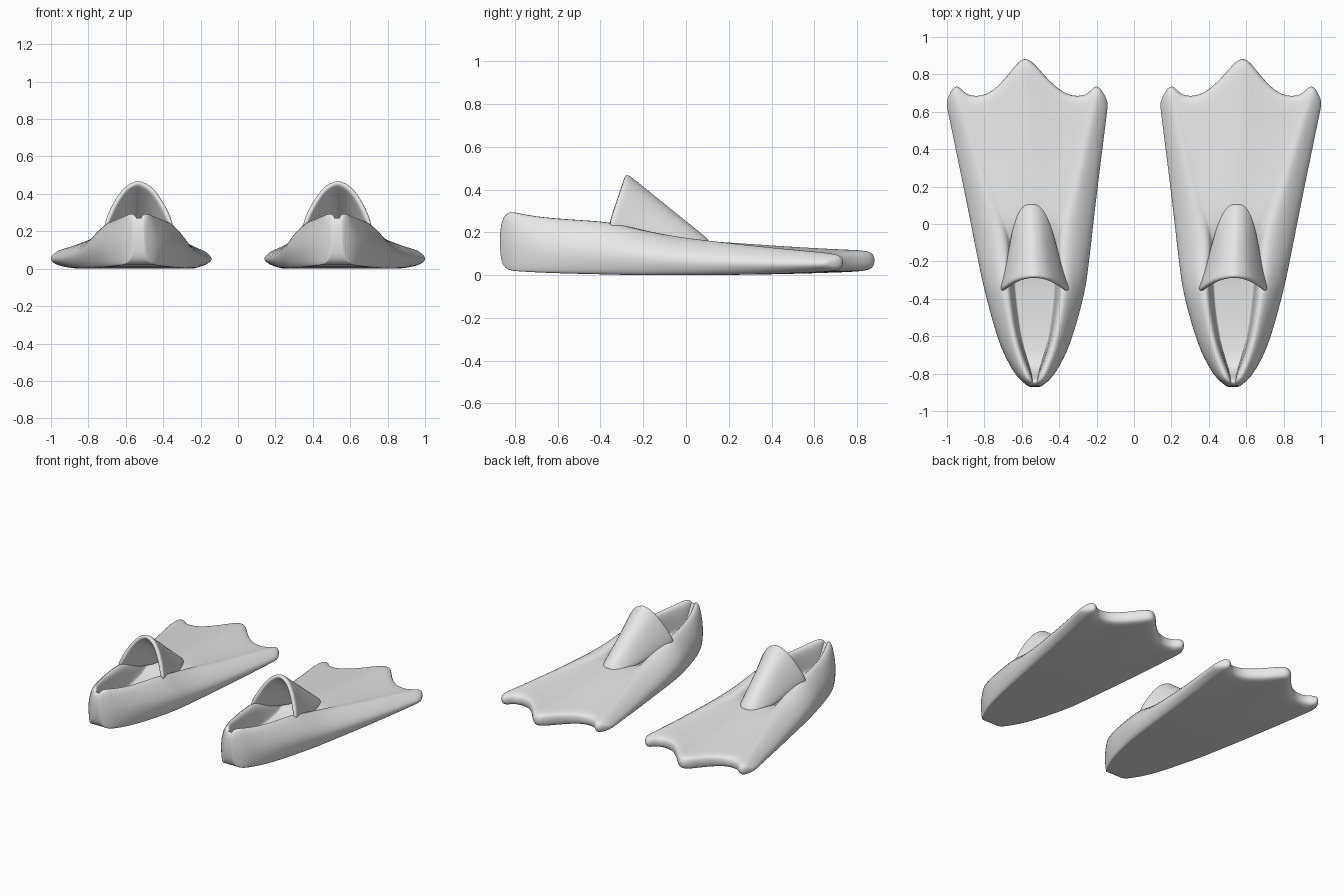
import bpy
import bmesh

cube = bpy.data.objects.get("Cube")
if cube:
    bpy.data.objects.remove(cube, do_unlink=True)

# One plain rubber colour
rubber = bpy.data.materials.new("light_grey_rubber")
rubber.use_nodes = True
rubber.diffuse_color = (0.8, 0.8, 0.8, 1)
rubber.node_tree.nodes["Principled BSDF"].inputs["Base Color"].default_value = (0.8, 0.8, 0.8, 1)

# Body stations, heel to blade tip:
# y, half width, rim half width, rim z, opening half width, floor z, floor crest, bottom z
STATIONS = [
    (-.872, .03, .022, .25, .012, .25, 0, .06),
    (-.835, .08, .055, .305, .015, .3, 0, .022),
    (-.79, .115, .075, .298, .022, .13, 0, .018),
    (-.69, .172, .112, .28, .065, .1, 0, .012),
    (-.55, .22, .145, .268, .1, .09, 0, .007),
    (-.36, .27, .175, .258, .125, .09, 0, .003),
    (-.26, .288, .185, .23, .128, .1, 0, 0),
    (-.15, .306, .195, .205, .125, .12, 0, 0),
    (-.04, .323, .215, .183, .15, .165, 0, 0),
    (.11, .346, .245, .163, .21, .155, .004, 0),
    (.4, .382, .3, .136, .27, .13, .008, .003),
    (.7, .417, .36, .113, .33, .11, .01, .012),
    (.83, .434, .395, .102, .365, .102, .015, .018),
    (.87, .428, .394, .085, .364, .085, .015, .036),
]
FLOOR = [0, .12, .32, .6, .85, .95]                      # columns over the floor
BOTTOM = [0, .09, .25, .47, .66, .78, .84, .92]          # columns under the sole
EDGE = [.89, .87, .78, .69, .683, .70, .74, .735, .665]  # scalloped blade end
BLADE_START, BLADE_END = .11, .87


def axis(y):
    """Sideways drift of the fin's centre line."""
    return .53 + .041 * max(0, y + .36)


def finish(bm, name, modifiers):
    mesh = bpy.data.meshes.new(name)
    bm.to_mesh(mesh)
    bm.free()
    mesh.materials.append(rubber)
    for poly in mesh.polygons:
        poly.use_smooth = True
    obj = bpy.data.objects.new(name, mesh)
    bpy.context.collection.objects.link(obj)
    for kind, settings in modifiers:
        mod = obj.modifiers.new(kind.title(), kind)
        for key, value in settings.items():
            setattr(mod, key, value)
    return obj


SMOOTH = ("SUBSURF", {"levels": 2, "render_levels": 2})


def half_section(station):
    """Points from top centre, round the side, to bottom centre."""
    y, w, rim, rim_z, opening, floor_z, crest, low = station
    tall = rim_z - low
    pts = [(k * opening * .95, floor_z + crest * (1 - k)) for k in FLOOR]
    pts += [(opening, rim_z - .004), (rim, rim_z)]
    pts += [(w, low + tall * .55), (w, low + tall * .25)]
    pts += [(u * w, low) for u in reversed(BOTTOM)]
    out = []
    for i, (x, z) in enumerate(pts):
        column = min(i, len(pts) - 1 - i)
        t = max(0, (y - BLADE_START) / (BLADE_END - BLADE_START))
        out.append((x, y if t == 0 else BLADE_START + t * (EDGE[column] - BLADE_START), z))
    return out


# Sole, foot pocket and blade in one loft
def make_body(side, name):
    bm = bmesh.new()
    rings = []
    for station in STATIONS:
        half = half_section(station)
        ring = half + [(-x, y, z) for x, y, z in half[-2:0:-1]]
        rings.append([bm.verts.new((x + side * axis(y), y, z)) for x, y, z in ring])
    n, m = len(rings[0]), len(half)
    for a, b in zip(rings, rings[1:]):
        for i in range(n):
            j = (i + 1) % n
            bm.faces.new((a[i], a[j], b[j], b[i]))
    # End caps pair the top columns with the bottom ones
    for ring in (rings[0], rings[-1]):
        for i in range(m // 2 - 1):
            quad = (i, i + 1, m - 2 - i, m - 1 - i)
            bm.faces.new([ring[k] for k in quad])
            bm.faces.new([ring[-k % n] for k in quad])
    bmesh.ops.recalc_face_normals(bm, faces=bm.faces)
    finish(bm, name, [SMOOTH])


# Arched instep cover: position along the fin, half width, base height
COVER_ROWS = [(0, .2, .22), (.08, .188, .21), (.3, .158, .18),
              (.6, .128, .15), (.9, .085, .14), (1, .045, .135)]
ARCH = [(0, 1), (.2, .95), (.45, .83), (.78, .44), (1, 0)]


def make_cover(side, name):
    bm = bmesh.new()
    arch = [(-x, h) for x, h in ARCH[:0:-1]] + ARCH
    rows = []
    for t, w, base in COVER_ROWS:
        top = .48 - .32 * t
        row = []
        for x, h in arch:
            y = -.275 + .39 * t - .09 * (1 - h) * (1 - t)
            row.append(bm.verts.new((side * axis(y) + x * w, y, base + h * (top - base))))
        rows.append(row)
    for a, b in zip(rows, rows[1:]):
        for i in range(len(arch) - 1):
            bm.faces.new((a[i], a[i + 1], b[i + 1], b[i]))
    finish(bm, name, [("SOLIDIFY", {"thickness": .032, "offset": -1}), SMOOTH])


for side, label in ((1, "left"), (-1, "right")):
    make_body(side, label + "_fin_body")
    make_cover(side, label + "_instep_cover")
